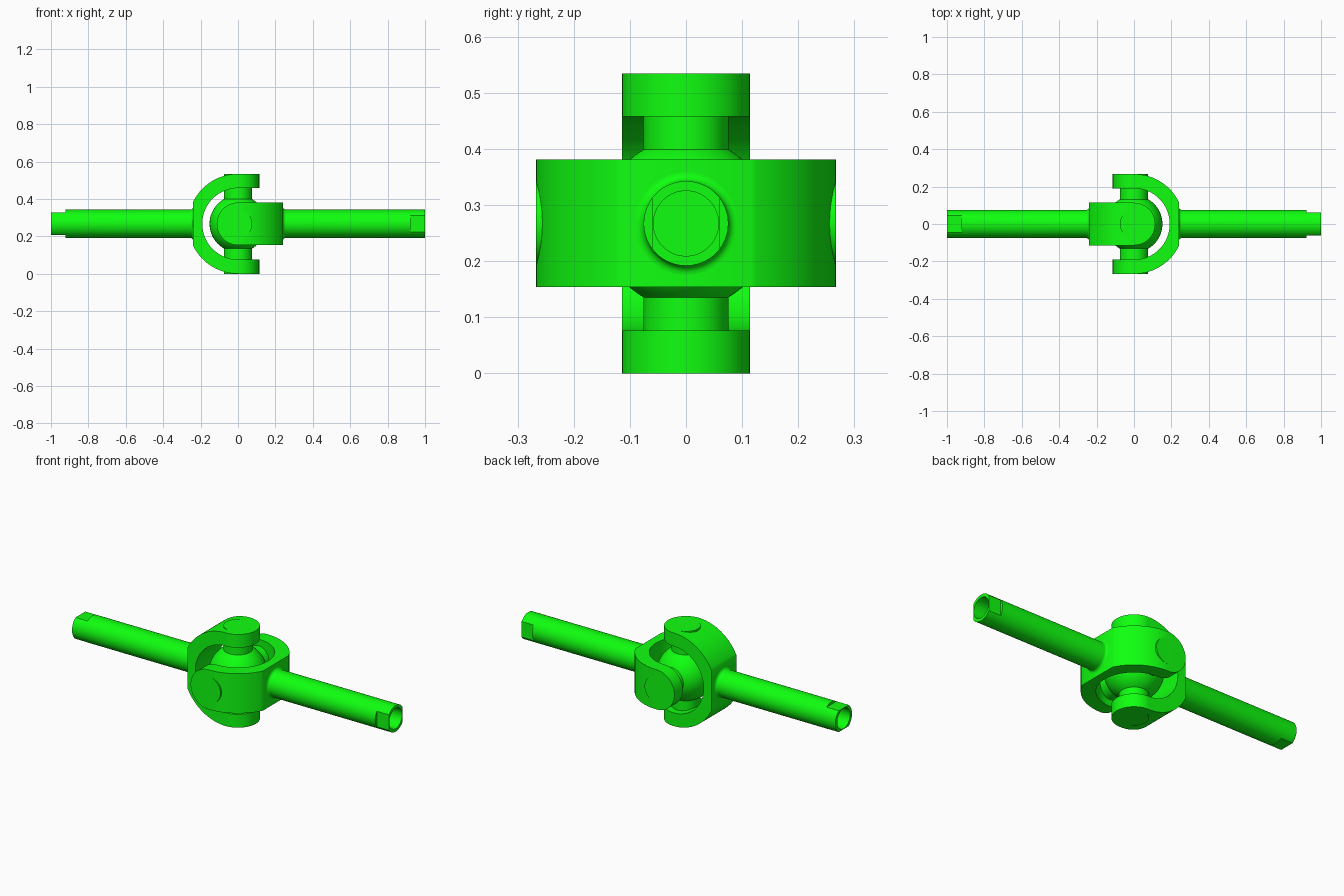
import bpy, bmesh, math
from mathutils import Matrix, Vector

if "Cube" in bpy.data.objects:
    bpy.data.objects.remove(bpy.data.objects["Cube"])

CZ = 0.267          # height of the joint centre
R_OUT, R_IN = 0.267, 0.191
HALF_W = 0.1137     # half width of a yoke arm
BACK = 0.24         # flat back of the yoke
R_ROD = 0.0755

green = bpy.data.materials.new("green")
green.diffuse_color = (0.005, 1.0, 0.005, 1)
green.use_nodes = True
green.node_tree.nodes["Principled BSDF"].inputs["Base Color"].default_value = green.diffuse_color


def make(name, bm):
    bmesh.ops.recalc_face_normals(bm, faces=bm.faces)
    me = bpy.data.meshes.new(name)
    bm.to_mesh(me)
    bm.free()
    ob = bpy.data.objects.new(name, me)
    bpy.context.collection.objects.link(ob)
    me.materials.append(green)
    return ob


def prism(name, pts, vec):
    """Extrude a closed polygon along vec, centred on its plane."""
    bm = bmesh.new()
    v = Vector(vec)
    f = bm.faces.new([bm.verts.new(Vector(p) - v / 2) for p in pts])
    new = bmesh.ops.extrude_face_region(bm, geom=[f])["geom"]
    bmesh.ops.translate(bm, vec=v, verts=[g for g in new if isinstance(g, bmesh.types.BMVert)])
    return make(name, bm)


def lathe_x(name, prof, n=64):
    """Revolve (x, radius) points around the x axis."""
    bm = bmesh.new()
    vs = [bm.verts.new((x, 0, r)) for x, r in prof]
    es = [bm.edges.new(p) for p in zip(vs, vs[1:])]
    bmesh.ops.spin(bm, geom=vs + es, cent=(0, 0, 0), axis=(1, 0, 0),
                   angle=2 * math.pi, steps=n, use_duplicate=False)
    bmesh.ops.remove_doubles(bm, verts=bm.verts, dist=1e-5)
    return make(name, bm)


def boolean(ob, cutter, op):
    m = ob.modifiers.new("cut", 'BOOLEAN')
    m.object, m.operation, m.solver = cutter, op, 'EXACT'
    bpy.context.view_layer.objects.active = ob
    bpy.ops.object.modifier_apply(modifier=m.name)
    bpy.data.objects.remove(cutter)


def smooth(ob):
    bpy.ops.object.select_all(action='DESELECT')
    ob.select_set(True)
    bpy.context.view_layer.objects.active = ob
    bpy.ops.object.shade_smooth_by_angle(angle=math.radians(30))


def arc(r, a0, a1, n=32):
    return [(r * math.cos(math.radians(a0 + (a1 - a0) * i / n)),
             r * math.sin(math.radians(a0 + (a1 - a0) * i / n))) for i in range(n + 1)]


def yoke_and_rod(side, rot):
    # C-shaped yoke: side profile, back clipped flat
    a = math.degrees(math.acos(BACK / R_OUT))
    E = 0.15
    prof = ([(E, R_OUT)] + arc(R_OUT, 90, 180 - a) + arc(R_OUT, 180 + a, 270) +
            [(E, -R_OUT), (E, -R_IN)] + arc(R_IN, 270, 90, 48) + [(E, R_IN)])
    yoke = prism(side + "_yoke", [(x, 0, z) for x, z in prof], (0, 2 * HALF_W, 0))
    # rounded arm ends
    plan = arc(HALF_W, -90, 90) + [(-0.3, HALF_W + 0.01), (-0.3, -HALF_W - 0.01)]
    boolean(yoke, prism("end_cutter", [(x, y, 0) for x, y in plan], (0, 0, 0.7)), 'INTERSECT')

    # hollow-ended rod with a small fillet at the yoke
    fillet = [(-BACK - 0.016 * (1 - math.cos(t)), R_ROD + 0.016 * (1 - math.sin(t)))
              for t in [i * math.pi / 12 for i in range(7)]]
    rod = lathe_x(side + "_rod", [(-0.22, 0), (-0.22, R_ROD + 0.016)] + fillet +
                  [(-1, R_ROD), (-1, 0.058), (-0.8, 0.058), (-0.8, 0)])
    # wrench flats
    for s in (1, -1):
        z0, z1 = s * 0.061, s * 0.12
        box = [(-1.05, 0, z0), (-0.923, 0, z0), (-0.923, 0, z1), (-1.05, 0, z1)]
        boolean(rod, prism("flat_cutter", box, (0, 0.3, 0)), 'DIFFERENCE')
    for ob in (yoke, rod):
        ob.data.transform(Matrix.Translation((0, 0, CZ)) @ rot)
        smooth(ob)


yoke_and_rod("left", Matrix.Identity(4))
yoke_and_rod("right", Matrix.Rotation(math.pi / 2, 4, 'X') @ Matrix.Rotation(math.pi, 4, 'Z'))

# centre ball
bm = bmesh.new()
bmesh.ops.create_uvsphere(bm, u_segments=64, v_segments=32, radius=0.152)
ball = make("centre_ball", bm)
ball.location.z = CZ
smooth(ball)

# cross pins
for name, rot in (("vertical_pin", Matrix.Identity(4)),
                  ("horizontal_pin", Matrix.Rotation(math.pi / 2, 4, 'X'))):
    bm = bmesh.new()
    bmesh.ops.create_cone(bm, cap_ends=True, segments=64, radius1=0.0757, radius2=0.0757,
                          depth=2 * R_OUT, matrix=Matrix.Translation((0, 0, CZ)) @ rot)
    smooth(make(name, bm))
